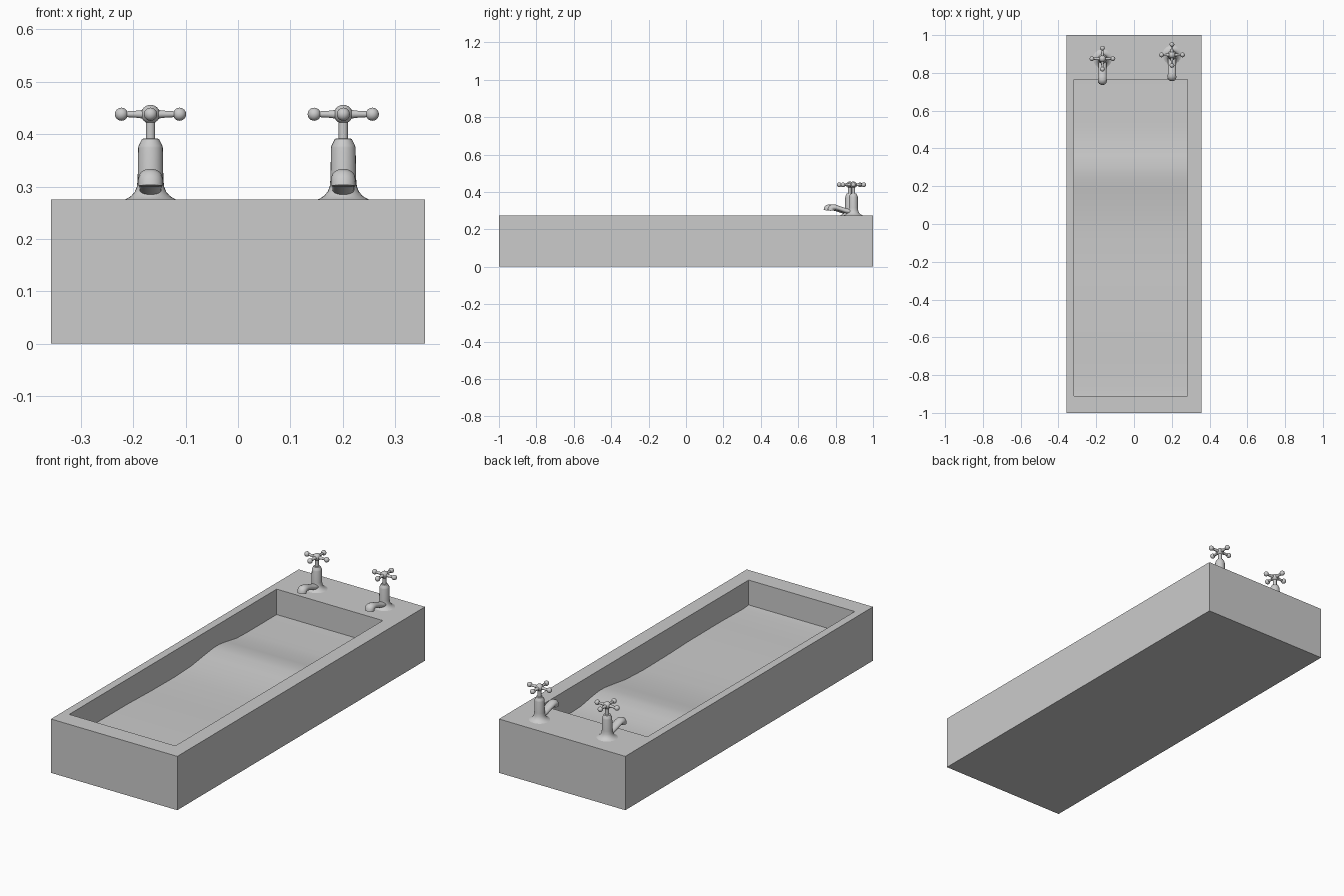
import bpy, bmesh, math
from mathutils import Matrix, Vector

if "Cube" in bpy.data.objects:
    bpy.data.objects.remove(bpy.data.objects["Cube"])

grey = bpy.data.materials.new("light grey")
grey.use_nodes = True
COLOUR = (0.6, 0.6, 0.6, 1)
grey.diffuse_color = COLOUR
grey.node_tree.nodes["Principled BSDF"].inputs["Base Color"].default_value = COLOUR

TOP = 0.275


def finish(bm, name, angle=35):
    bmesh.ops.recalc_face_normals(bm, faces=bm.faces)
    mesh = bpy.data.meshes.new(name)
    bm.to_mesh(mesh)
    bm.free()
    obj = bpy.data.objects.new(name, mesh)
    bpy.context.collection.objects.link(obj)
    mesh.materials.append(grey)
    bpy.ops.object.select_all(action='DESELECT')
    obj.select_set(True)
    bpy.context.view_layer.objects.active = obj
    bpy.ops.object.shade_smooth_by_angle(angle=math.radians(angle))
    return obj


def loft(bm, rings):
    """Skin a list of point rings and cap both ends."""
    loops = [[bm.verts.new(p) for p in ring] for ring in rings]
    for a, b in zip(loops, loops[1:]):
        for i in range(len(a)):
            j = (i + 1) % len(a)
            bm.faces.new((a[i], a[j], b[j], b[i]))
    bm.faces.new(loops[0])
    bm.faces.new(loops[-1])


def ring(centre, u, v, n=24):
    c, u, v = Vector(centre), Vector(u), Vector(v)
    return [c + u * math.cos(2 * math.pi * i / n) + v * math.sin(2 * math.pi * i / n)
            for i in range(n)]


def ball(bm, centre, radius):
    bmesh.ops.create_uvsphere(bm, u_segments=20, v_segments=12, radius=radius,
                              matrix=Matrix.Translation(centre))


# Trough: outer block with a recessed basin whose floor has a low rise
def build_trough():
    bm = bmesh.new()
    x0, x1, y0, y1 = -0.317, 0.283, -0.91, 0.765
    floor = [(y0, 0.148), (-0.86, 0.144), (-0.69, 0.148), (-0.43, 0.147),
             (-0.25, 0.142), (-0.06, 0.140), (0.08, 0.146), (0.18, 0.160),
             (0.25, 0.169), (0.30, 0.170), (0.36, 0.162), (0.44, 0.148),
             (0.52, 0.145), (y1, 0.145)]

    def rect(xa, xb, ya, yb, z):
        return [bm.verts.new(p) for p in
                ((xa, ya, z), (xb, ya, z), (xb, yb, z), (xa, yb, z))]
    base = rect(-0.357, 0.357, -1, 1, 0)
    rim = rect(-0.357, 0.357, -1, 1, TOP)
    lip = rect(x0, x1, y0, y1, TOP)
    bm.faces.new(base)
    for lower, upper in ((base, rim), (rim, lip)):
        for i in range(4):
            j = (i + 1) % 4
            bm.faces.new((lower[i], lower[j], upper[j], upper[i]))
    left = [bm.verts.new((x0, y, z)) for y, z in floor]
    right = [bm.verts.new((x1, y, z)) for y, z in floor]
    for i in range(len(floor) - 1):
        bm.faces.new((left[i], right[i], right[i + 1], left[i + 1]))
    bm.faces.new([lip[0]] + left + [lip[3]])
    bm.faces.new([lip[1]] + right + [lip[2]])
    bm.faces.new((lip[0], lip[1], right[0], left[0]))
    bm.faces.new((lip[3], lip[2], right[-1], left[-1]))
    finish(bm, "trough")


# Tap: flared foot and column, curved spout, four-armed handle
def build_tap(side, x, y):
    place = Vector((x, y, 0))

    bm = bmesh.new()
    column = [(0.052, 0.274), (0.045, 0.277), (0.037, 0.282), (0.030, 0.290),
              (0.026, 0.300), (0.0245, 0.315), (0.0235, 0.374), (0.0225, 0.378),
              (0.017, 0.389), (0.016, 0.391), (0.009, 0.392), (0.009, 0.430)]
    loft(bm, [ring((0, 0, z), (r, 0, 0), (0, r, 0)) for r, z in column])
    finish(bm, side + "_tap_column").location = place

    # Spout rings: distance forward, height, tilt, half width, half thickness
    bm = bmesh.new()
    spout = [(0.00, 0.291, 12, 0.021, 0.014), (0.04, 0.299, 17, 0.021, 0.013),
             (0.075, 0.311, 17, 0.021, 0.013), (0.095, 0.317, 8, 0.022, 0.0145),
             (0.108, 0.3175, -15, 0.0225, 0.017), (0.116, 0.314, -40, 0.023, 0.019),
             (0.119, 0.308, -65, 0.023, 0.019), (0.120, 0.301, -84, 0.023, 0.019)]
    rings = []
    for d, z, tilt, w, t in spout:
        a = math.radians(tilt)
        rings.append(ring((0, -d, z), (w, 0, 0), (0, t * math.sin(a), t * math.cos(a))))
    loft(bm, rings)
    finish(bm, side + "_tap_spout", 45).location = place

    bm = bmesh.new()
    ball(bm, (0, 0, 0.438), 0.018)
    for i in range(4):
        a = i * math.pi / 2
        out = Vector((math.cos(a), math.sin(a), 0))
        across = Vector((-out.y, out.x, 0))
        hub = Vector((0, 0, 0.438))
        loft(bm, [ring(hub + out * d, across * r, Vector((0, 0, r)), 14)
                  for d, r in ((0.01, 0.009), (0.03, 0.0065), (0.05, 0.0055))])
        ball(bm, hub + out * 0.0555, 0.0125)
    finish(bm, side + "_tap_handle").location = place


build_trough()
build_tap("right", -0.167, 0.875)
build_tap("left", 0.201, 0.895)
